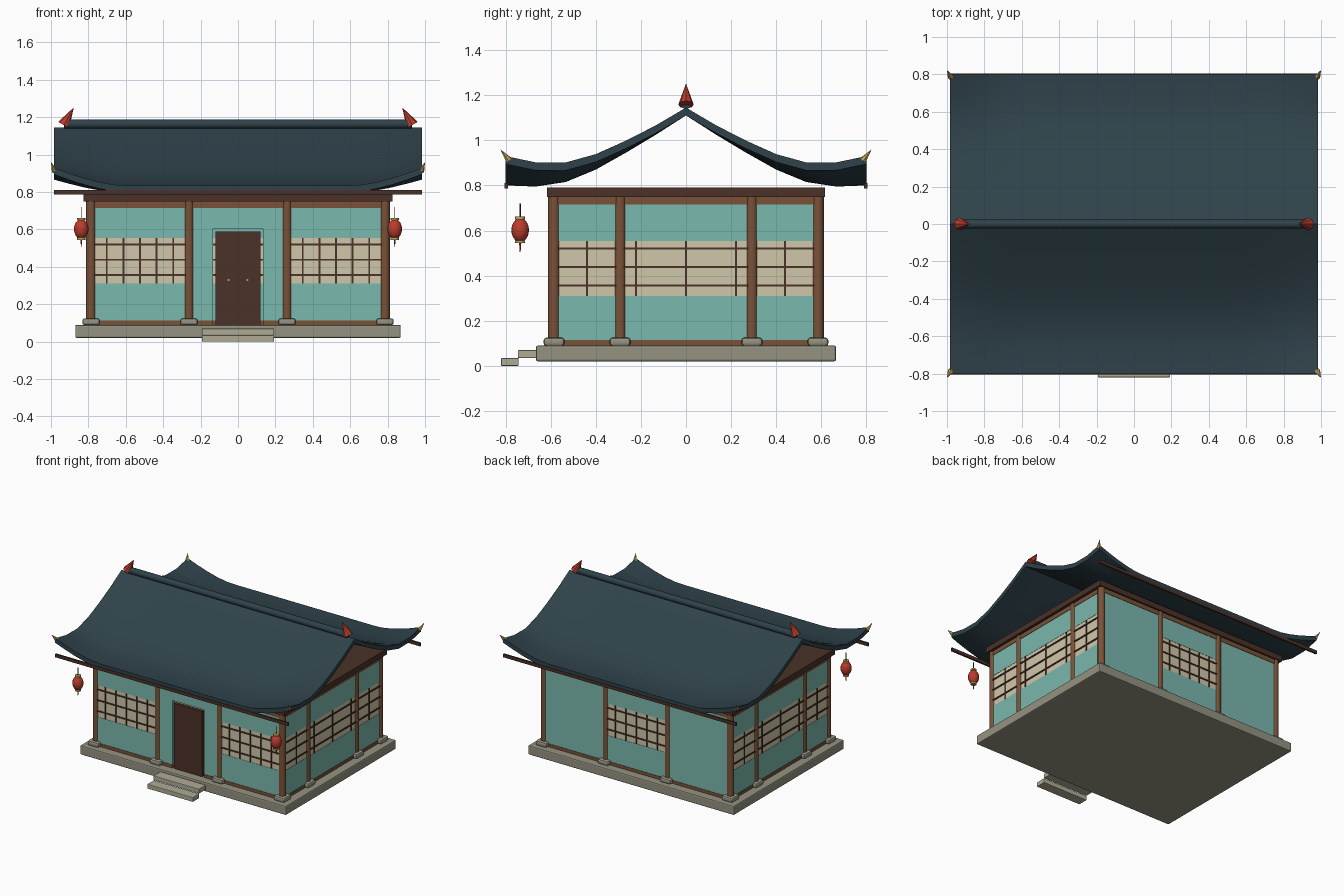
import bpy, bmesh, math
from mathutils import Vector

if "Cube" in bpy.data.objects:
    bpy.data.objects.remove(bpy.data.objects["Cube"])


def mat(name, r, g, b):
    m = bpy.data.materials.new(name)
    m.diffuse_color = (r, g, b, 1)
    m.use_nodes = True
    m.node_tree.nodes["Principled BSDF"].inputs["Base Color"].default_value = m.diffuse_color
    return m


TEAL = mat("teal_plaster", .195, .48, .42)
CREAM = mat("cream_paper", .63, .57, .40)
WOOD = mat("wood", .195, .084, .04)
DARK = mat("dark_wood", .07, .032, .021)
STONE = mat("stone", .30, .29, .22)
PALE = mat("pale_stone", .43, .41, .30)
TILE = mat("roof_tile", .028, .054, .067)
RED = mat("red", .5, .045, .026)
GOLD = mat("gold", .55, .38, .10)


def finish(name, bm, m, bevel=0, smooth=False):
    me = bpy.data.meshes.new(name)
    bmesh.ops.recalc_face_normals(bm, faces=bm.faces[:])
    bm.to_mesh(me)
    bm.free()
    ob = bpy.data.objects.new(name, me)
    bpy.context.collection.objects.link(ob)
    me.materials.append(m)
    if bevel:
        mod = ob.modifiers.new("bevel", 'BEVEL')
        mod.width, mod.segments = bevel, 2
    if smooth:
        bpy.ops.object.select_all(action='DESELECT')
        bpy.context.view_layer.objects.active = ob
        ob.select_set(True)
        bpy.ops.object.shade_smooth_by_angle(angle=math.radians(40))
    return ob


def box(name, x0, x1, y0, y1, z0, z1, m, bevel=0):
    bm = bmesh.new()
    bmesh.ops.create_cube(bm, size=1)
    for v in bm.verts:
        v.co = Vector(((x0 + x1) / 2 + v.co.x * (x1 - x0),
                       (y0 + y1) / 2 + v.co.y * (y1 - y0),
                       (z0 + z1) / 2 + v.co.z * (z1 - z0)))
    return finish(name, bm, m, bevel)


def rod(name, a, b, r0, r1, m, seg=12):
    """Cylinder or cone from point a to point b."""
    a, b = Vector(a), Vector(b)
    bm = bmesh.new()
    bmesh.ops.create_cone(bm, cap_ends=True, segments=seg, radius1=r0, radius2=r1, depth=(b - a).length)
    bm.transform((b - a).to_track_quat('Z', 'Y').to_matrix().to_4x4())
    bmesh.ops.translate(bm, vec=(a + b) / 2, verts=bm.verts[:])
    return finish(name, bm, m, smooth=seg > 8)


# Stone platform and two front steps
box("platform", -.87, .87, -.665, .665, .02, .09, STONE, .008)
box("upper_step", -.193, .193, -.745, -.65, .035, .07, PALE, .004)
box("lower_step", -.193, .193, -.82, -.742, 0, .035, PALE, .004)

# Columns on stone bases around the perimeter
CX, CY = (-.786, -.262, .262, .786), (-.585, -.292, .292, .585)
for i, x in enumerate(CX):
    for j, y in enumerate(CY):
        if i in (0, 3) or j in (0, 3):
            rod("column", (x, y, .1), (x, y, .76), .026, .026, WOOD, 16)
            box("column_base", x - .046, x + .046, y - .046, y + .046, .088, .125, STONE, .012)


# Wall parts: u runs along the wall, p is the wall position
def strip(name, along_x, p, u0, u1, z0, z1, t, m):
    if along_x:
        return box(name, u0, u1, p - t / 2, p + t / 2, z0, z1, m)
    return box(name, p - t / 2, p + t / 2, u0, u1, z0, z1, m)


def window_bay(along_x, p, u0, u1, n, gap):
    strip("lower_wall", along_x, p, u0, u1, .11, .31, .03, TEAL)
    strip("window_paper", along_x, p, u0, u1, .31, .553, .026, CREAM)
    strip("upper_wall", along_x, p, u0, u1, .553, .72, .03, TEAL)
    for z in (.356, .438, .52):
        strip("lattice_rail", along_x, p, u0, u1, z - .005, z + .005, .038, DARK)
    for k in range(n):
        u = (u0 + u1) / 2 + (k - (n - 1) / 2) * gap
        strip("lattice_bar", along_x, p, u - .005, u + .005, .31, .553, .036, DARK)


for s in (-1, 1):
    # Front and back frames, side frames
    for along_x, p, h in ((True, s * .585, .786), (False, s * .786, .585)):
        strip("tie_beam", along_x, p, -h, h, .715, .75, .036, WOOD)
        if along_x and s < 0:  # sill is interrupted by the door
            strip("sill", True, p, -h, -.134, .088, .114, .036, WOOD)
            strip("sill", True, p, .134, h, .088, .114, .036, WOOD)
        else:
            strip("sill", along_x, p, -h, h, .088, .114, .036, WOOD)
    # Side windows
    for a, b, n in zip(CY, CY[1:], (1, 3, 1)):
        window_bay(False, s * .786, a, b, n, .222)
    # Front windows and plain back walls
    a, b = sorted((s * .262, s * .786))
    window_bay(True, -.585, a, b, 5, .089)
    strip("back_wall", True, .585, a, b, .11, .72, .03, TEAL)
    # Door surround and door leaves
    a, b = sorted((s * .134, s * .262))
    strip("door_side_wall", True, -.585, a, b, .11, .72, .03, TEAL)
    a, b = sorted((s * .0008, s * .119))
    strip("door_leaf", True, -.59, a, b, .09, .588, .024, DARK)
    rod("door_knob", (s * .05, -.60, .33), (s * .05, -.61, .33), .006, .006, GOLD, 8)
strip("door_lintel_wall", True, -.585, -.134, .134, .605, .72, .03, TEAL)
window_bay(True, .585, -.262, .262, 5, .089)

# Ceiling plate and eave rails
box("top_plate", -.825, .825, -.617, .617, .748, .79, DARK)
for s in (-1, 1):
    box("eave_rail", -.985, .985, s * .797 - .007, s * .797 + .007, .786, .81, DARK)

# Curved roof: sagging profile with corners lifted towards the gable ends
HALF = (1.145, 1.06, .98, .905, .85, .83, .835)
NX, NY = 24, 6
bm = bmesh.new()
layers = []
for drop in (0, .035):
    grid = []
    for i in range(NX + 1):
        x = -.985 + 1.97 * i / NX
        lift = .095 * (max(0, abs(x) - .62) / .365) ** 1.5
        grid.append([bm.verts.new((x, .8 * j / NY,
                                   HALF[abs(j)] + lift * (abs(j) / NY) ** 1.5 - drop))
                     for j in range(-NY, NY + 1)])
    layers.append(grid)
    for i in range(NX):
        for j in range(2 * NY):
            bm.faces.new((grid[i][j], grid[i + 1][j], grid[i + 1][j + 1], grid[i][j + 1]))
top, low = layers
for i in range(NX):
    for j in (0, 2 * NY):
        bm.faces.new((top[i][j], top[i + 1][j], low[i + 1][j], low[i][j]))
for j in range(2 * NY):
    for i in (0, NX):
        bm.faces.new((top[i][j], top[i][j + 1], low[i][j + 1], low[i][j]))
finish("roof", bm, TILE, smooth=True)

# Ridge, ridge finials and gilded corner tips
rod("ridge", (-.93, 0, 1.163), (.93, 0, 1.163), .024, .024, TILE, 12)
for s in (-1, 1):
    rod("ridge_finial", (s * .932, 0, 1.158), (s * .878, 0, 1.252), .034, 0, RED, 8)
    for t in (-1, 1):
        rod("corner_tip", (s * .98, t * .785, .912), (s, t * .823, .96), .016, 0, GOLD, 6)

# Two hanging lanterns at the front corners
for s in (-1, 1):
    x, y = s * .838, -.735
    bm = bmesh.new()
    bmesh.ops.create_uvsphere(bm, u_segments=16, v_segments=10, radius=1)
    for v in bm.verts:
        v.co = Vector((x + v.co.x * .039, y + v.co.y * .039, .602 + v.co.z * .053))
    finish("lantern_body", bm, RED, smooth=True)
    for z in (.544, .65):
        rod("lantern_cap", (x, y, z), (x, y, z + .012), .022, .022, GOLD, 12)
    rod("lantern_cord", (x, y, .66), (x, y, .72), .003, .003, DARK, 6)
    rod("lantern_tassel", (x, y, .505), (x, y, .546), .002, .005, RED, 6)
